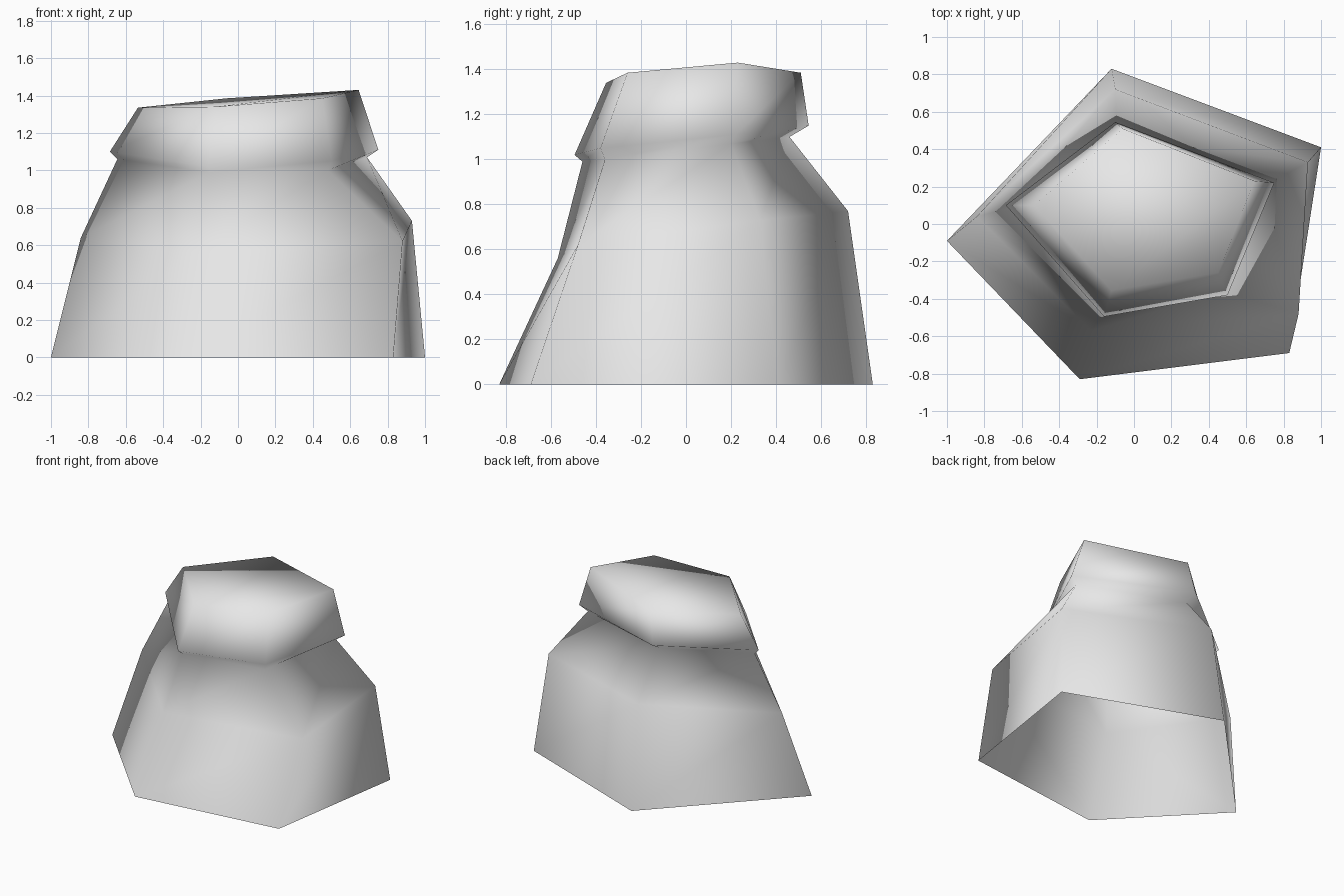
import bpy
import bmesh

cube = bpy.data.objects.get("Cube")
if cube:
    bpy.data.objects.remove(cube, do_unlink=True)

# Stone colour
stone = bpy.data.materials.new("pale_grey_stone")
stone.use_nodes = True
grey = (0.8, 0.8, 0.8, 1.0)
stone.diffuse_color = grey
stone.node_tree.nodes["Principled BSDF"].inputs["Base Color"].default_value = grey

# Five-sided cross-sections, each running left, front-left, front-right, right, back
foot = [(-1, -.09, 0), (-.29, -.83, 0), (.83, -.69, 0), (1, .41, 0), (-.12, .83, 0)]
shoulder = [(-.84, .04, .64), (-.23, -.57, .56), (.88, -.48, .62), (.93, .33, .73), (-.1, .72, .77)]
neck = [(-.645, .09, 1.06), (-.15, -.46, .99), (.48, -.36, 1), (.69, .2, 1.07), (-.09, .46, 1.1)]
brow = [(-.685, .1, 1.1), (-.16, -.495, 1.02), (.5, -.38, 1.05), (.75, .22, 1.11), (-.1, .545, 1.15)]
crown = [(-.535, .1, 1.335), (-.12, -.355, 1.34), (.45, -.26, 1.385), (.645, .23, 1.43), (-.06, .51, 1.385)]

# Join the sections into a rock that is open underneath and capped on top
bm = bmesh.new()
rings = [[bm.verts.new(p) for p in ring] for ring in (foot, shoulder, neck, brow, crown)]
for low, high in zip(rings, rings[1:]):
    for i in range(5):
        j = (i + 1) % 5
        bm.faces.new((low[i], low[j], high[j], high[i]))
bm.faces.new(rings[-1])
for face in bm.faces:
    face.smooth = True

mesh = bpy.data.meshes.new("boulder")
bm.to_mesh(mesh)
bm.free()
mesh.materials.append(stone)
boulder = bpy.data.objects.new("boulder", mesh)
bpy.context.collection.objects.link(boulder)
